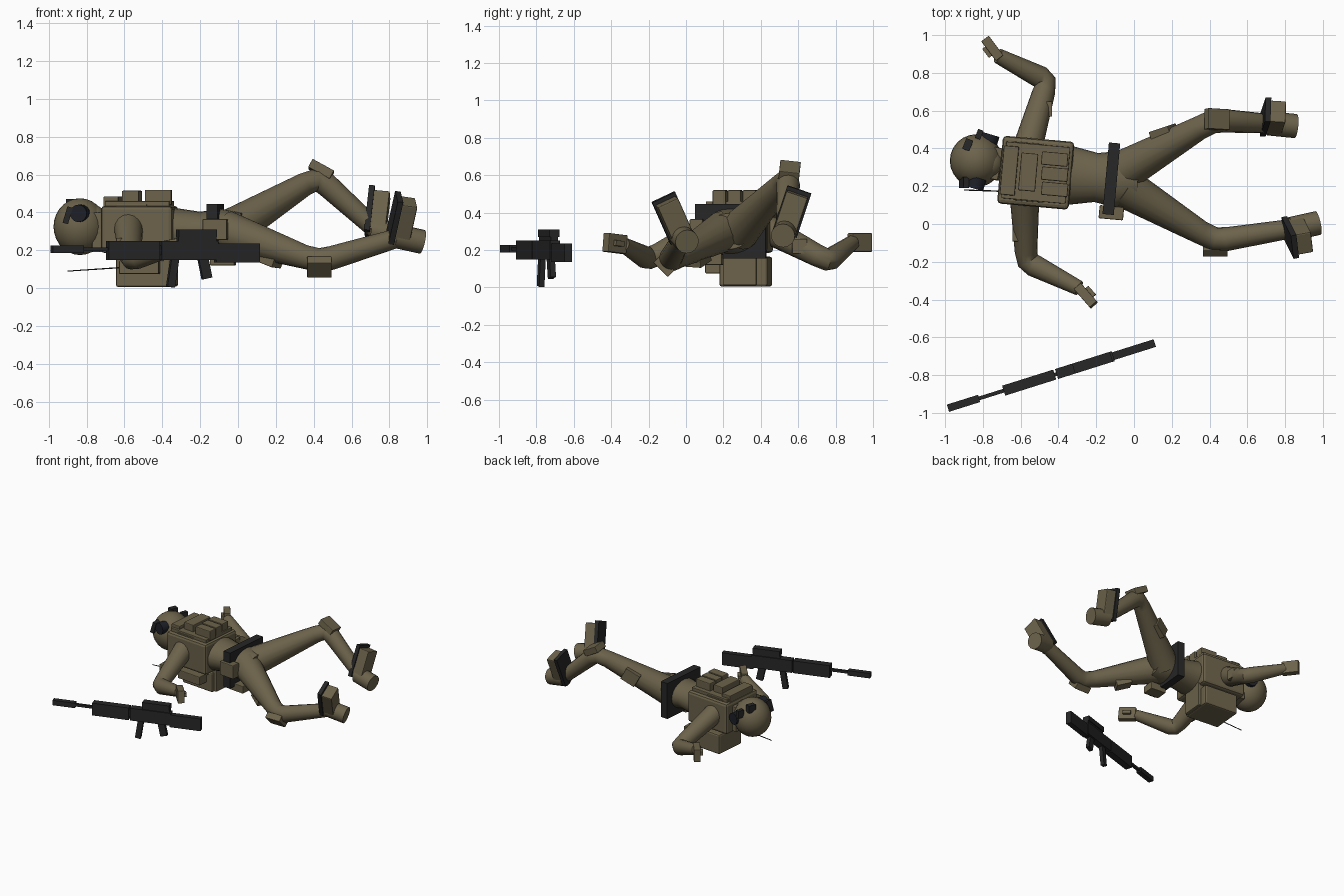
import bpy, bmesh, math
from mathutils import Vector, Matrix

cube = bpy.data.objects.get("Cube")
if cube:
    bpy.data.objects.remove(cube)


def material(name, *rgb):
    mat = bpy.data.materials.new(name)
    mat.use_nodes = True
    mat.diffuse_color = (*rgb, 1)
    mat.node_tree.nodes["Principled BSDF"].inputs["Base Color"].default_value = mat.diffuse_color
    return mat


KHAKI = material("khaki cloth", .15, .124, .07)
BLACK = material("black polymer", .02, .02, .02)
RUBBER = material("blue black rubber", .012, .014, .02)
FORWARD, UP = Vector((1, 0, 0)), Vector((0, 0, 1))


def finish(name, bm, mat, smooth=False):
    bmesh.ops.recalc_face_normals(bm, faces=bm.faces)
    mesh = bpy.data.meshes.new(name)
    bm.to_mesh(mesh)
    bm.free()
    obj = bpy.data.objects.new(name, mesh)
    bpy.context.collection.objects.link(obj)
    mesh.materials.append(mat)
    if smooth:
        bpy.ops.object.select_all(action="DESELECT")
        obj.select_set(True)
        bpy.context.view_layer.objects.active = obj
        bpy.ops.object.shade_smooth_by_angle(angle=math.radians(40))


def box(name, centre, size, mat=KHAKI, long=UP, side=FORWARD):
    """Box whose z follows long and whose x lies near side; cloth gets soft edges."""
    bm = bmesh.new()
    bmesh.ops.create_cube(bm, size=1)
    bmesh.ops.scale(bm, vec=size, verts=bm.verts)
    if mat is KHAKI:
        bmesh.ops.bevel(bm, geom=bm.edges[:], offset=min(size) * .08, segments=2,
                        profile=.5, affect="EDGES")
    axis_z = Vector(long).normalized()
    axis_x = Vector(side)
    axis_x = (axis_x - axis_z * axis_x.dot(axis_z)).normalized()
    turn = Matrix((axis_x, axis_z.cross(axis_x), axis_z)).transposed().to_4x4()
    bm.transform(Matrix.Translation(centre) @ turn)
    finish(name, bm, mat)


def tube(name, points, radii, mat=KHAKI, flatten=1, sides=16):
    """Capped tube through points, with one radius at each."""
    bm = bmesh.new()
    points = [Vector(point) for point in points]
    last = len(points) - 1
    loops = []
    for i, (point, radius) in enumerate(zip(points, radii)):
        before = (point - points[max(i - 1, 0)]).normalized()
        after = (points[min(i + 1, last)] - point).normalized()
        tangent = (before + after).normalized()
        across = UP.cross(tangent).normalized() * radius
        height = tangent.cross(across) * flatten
        angles = [math.tau * k / sides for k in range(sides)]
        loops.append([bm.verts.new(point + across * math.cos(a) + height * math.sin(a))
                      for a in angles])
    for lower, upper in zip(loops, loops[1:]):
        for k in range(sides):
            bm.faces.new((lower[k - 1], lower[k], upper[k], upper[k - 1]))
    bm.faces.new(loops[0])
    bm.faces.new(loops[-1])
    finish(name, bm, mat, smooth=True)


def limb(name, start, joint, end, thick, middle, thin):
    """Two tapering segments with a rounded bend at the joint."""
    above, below = joint.lerp(start, .15), joint.lerp(end, .15)
    bend = joint.lerp((above + below) / 2, .4)
    tube(name, (start, above, bend, below, end), (thick, middle, middle, middle, thin))


def ball(name, centre, size):
    bm = bmesh.new()
    bmesh.ops.create_uvsphere(bm, u_segments=24, v_segments=14, radius=1)
    bm.transform(Matrix.Translation(centre) @ Matrix.Diagonal((*size, 1)))
    finish(name, bm, KHAKI, smooth=True)


# Torso and gear follow a spine that drifts sideways along x
def spine(x):
    return .23 - .08 * x


def gear(name, x, offset, z, size, mat=KHAKI):
    box(name, (x, spine(x) + offset, z), size, mat, side=(1, -.09, 0))


outline = {-.69: .1, -.6: .18, -.36: .16, -.2: .13, -.09: .15, .02: .12}
tube("torso", [(x, spine(x), .3) for x in outline], outline.values(), flatten=.8, sides=24)
gear("vest", -.52, 0, .31, (.38, .36, .25))
gear("chest_plate", -.52, 0, .44, (.34, .3, .04))
gear("vest_collar_plate", -.66, 0, .45, (.08, .26, .07))
gear("admin_pouch", -.56, 0, .48, (.09, .2, .07))
for offset in (-.08, 0, .08):
    gear("magazine_pouch", -.42, offset, .48, (.14, .07, .08))
for offset in (-.13, .13):
    gear("shoulder_strap", -.56, offset, .43, (.16, .05, .03))

# Belt and its pouches
gear("belt", -.12, 0, .3, (.06, .38, .29), BLACK)
gear("right_hip_pouch", -.12, -.18, .31, (.13, .07, .11))
gear("rear_hip_pouch", -.08, -.09, .15, (.13, .1, .06))

# Backpack under the torso, with pockets and aerial
gear("backpack", -.49, .05, .085, (.29, .26, .16))
gear("backpack_lid", -.5, .02, .17, (.23, .22, .06))
gear("backpack_pocket", -.37, .03, .11, (.09, .18, .2))
gear("backpack_side_pouch", -.52, -.11, .11, (.21, .1, .07))
tube("aerial", ((-.6, .17, .11), (-.9, .18, .09)), (.004, .003), BLACK, sides=6)

# Head, helmet and headset
tube("neck", ((-.79, .32, .3), (-.64, .3, .3)), (.08, .08))
ball("helmet", (-.835, .335, .325), (.14, .14, .15))
ball("face", (-.77, .32, .36), (.08, .08, .08))
box("chin_guard", (-.73, .32, .3), (.05, .17, .2), side=(1, -.2, 0))
across = Vector((.3, 1, 0)).normalized() * .03
for side, centre in (("right", Vector((-.835, .215, .395))), ("left", Vector((-.765, .445, .34)))):
    tube(side + "_ear_cup", (centre - across, centre + across), (.046, .046), RUBBER)
box("helmet_mount", (-.88, .42, .44), (.04, .06, .06), BLACK, side=(1, -.4, 0))
box("right_helmet_rail", (-.9, .22, .385), (.03, .06, .09), BLACK, long=(.3, 0, 1))
box("left_helmet_rail", (-.82, .475, .4), (.03, .05, .06), BLACK, side=(1, -.4, 0))


# Arms, with elbow pads, hands and thumbs
def arm(side, outward, shoulder, elbow, wrist, hand):
    limb(side + "_arm", shoulder, elbow, wrist, .08, .06, .04)
    pad = shoulder.lerp(elbow, .6) + FORWARD * outward * .055
    box(side + "_elbow_pad", pad, (.03, .08, .08))
    reach = hand - wrist
    box(side + "_hand", wrist.lerp(hand, .5), (.1, .05, .13), long=reach, side=UP)
    thumb = UP.cross(reach).normalized() * .03
    box(side + "_thumb", wrist.lerp(hand, .5) + thumb, (.03, .03, .06), long=reach, side=UP)


arm("right", -1, Vector((-.58, .17, .34)), Vector((-.57, -.2, .15)),
    Vector((-.29, -.34, .23)), Vector((-.22, -.42, .24)))
arm("left", 1, Vector((-.57, .38, .34)), Vector((-.46, .76, .14)),
    Vector((-.72, .89, .24)), Vector((-.78, .97, .24)))


# Legs, with knee pads, thigh pockets and boots
def leg(side, hip, knee, ankle, pad_facing, pocket_facing, toe, heel):
    limb(side + "_leg", hip, knee, ankle, .11, .063, .05)
    box(side + "_knee_pad", knee + pad_facing.normalized() * .04, (.13, .11, .05),
        long=pad_facing)
    box(side + "_thigh_pocket", hip.lerp(knee, .5) + pocket_facing.normalized() * .075,
        (.12, .1, .05), long=pocket_facing, side=knee - hip)
    toe.normalize()
    heel.normalize()
    tube(side + "_ankle", (ankle - heel * .03, ankle + heel * .12), (.064, .064))
    boot = ankle + toe * .1
    box(side + "_boot", boot, (.085, .12, .22), long=toe, side=heel)
    box(side + "_boot_sole", boot - heel * .055, (.03, .135, .25), BLACK, long=toe, side=heel)


leg("right", Vector((-.06, .2, .3)), Vector((.43, -.09, .14)), Vector((.86, -.02, .27)),
    Vector((0, -1, -1)), Vector((-.3, .1, -.9)),
    Vector((.2, -.4, .9)), Vector((.9, .2, -.2)))
leg("left", Vector((-.06, .28, .3)), Vector((.42, .55, .59)), Vector((.74, .53, .3)),
    Vector((.5, .1, .9)), Vector((-.3, .9, 0)),
    Vector((.1, .3, .9)), Vector((1, -.1, -.2)))


# Rifle: parts lie along one sloping barrel line
SLOPE = .315
BARREL = Vector((1, SLOPE, 0))


def rifle(part, start, end, z, height, width=.055, lean=0):
    x = (start + end) / 2
    box("rifle_" + part, (x, x * SLOPE - .665, z),
        ((end - start) * BARREL.length, width, height), BLACK,
        long=UP + BARREL * lean, side=BARREL)


rifle("stock", -.12, .11, .185, .1, width=.042)
rifle("receiver", -.41, -.11, .2, .1)
rifle("handguard", -.69, -.42, .2, .1)
rifle("core", -.43, -.4, .2, .05, width=.02)
rifle("barrel", -.84, -.68, .206, .02, width=.02)
rifle("suppressor", -.985, -.82, .206, .04, width=.04)
rifle("sight_base", -.32, -.12, .26, .03, width=.04)
rifle("sight", -.32, -.12, .29, .04)
rifle("magazine", -.365, -.325, .085, .16, width=.03, lean=.15)
rifle("grip", -.2, -.15, .105, .11, width=.03, lean=-.2)
